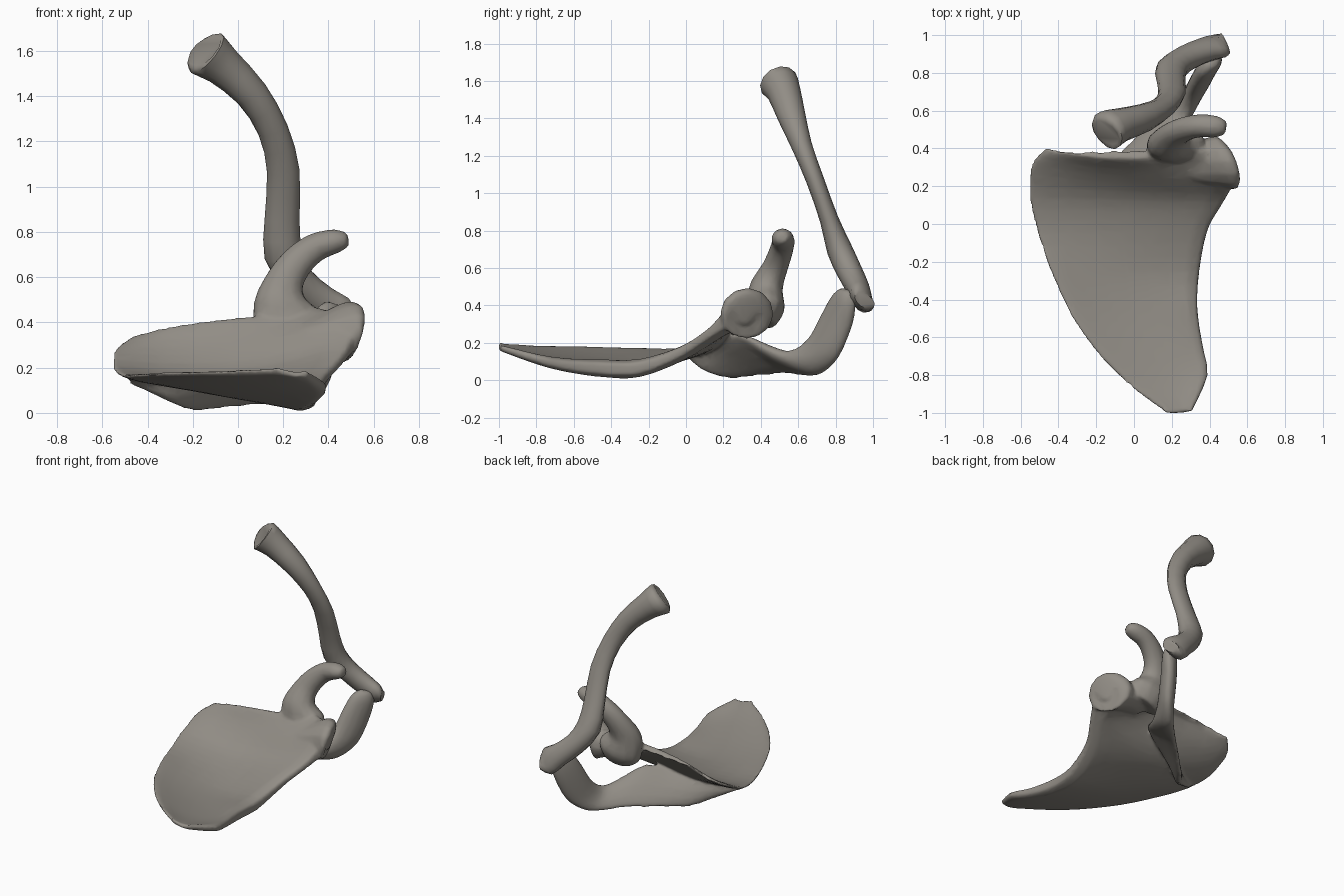
import bpy, bmesh, math
from mathutils import Vector as V

if "Cube" in bpy.data.objects:
    bpy.data.objects.remove(bpy.data.objects["Cube"])

bone = bpy.data.materials.new("bone_grey")
bone.diffuse_color = (.29, .27, .24, 1)
bone.use_nodes = True
bone.node_tree.nodes["Principled BSDF"].inputs["Base Color"].default_value = bone.diffuse_color


def smooth_rings(rings, steps=3):
    """Insert in-between rings along a Catmull-Rom curve."""
    out, last = [], len(rings) - 1
    for k in range(last):
        r = [rings[max(k - 1, 0)], rings[k], rings[k + 1], rings[min(k + 2, last)]]
        for s in range(steps):
            t = s / steps
            out.append([.5 * (2 * b + (c - a) * t + (2 * a - 5 * b + 4 * c - e) * t ** 2
                              + (3 * b - a - 3 * c + e) * t ** 3) for a, b, c, e in zip(*r)])
    return out + [rings[-1]]


def loft(name, rings, steps=3):
    """Skin a list of equal-length rings into a closed mesh."""
    bm = bmesh.new()
    vs = [[bm.verts.new(p) for p in r] for r in smooth_rings(rings, steps)]
    n = len(vs[0])
    for r0, r1 in zip(vs, vs[1:]):
        for i in range(n):
            j = (i + 1) % n
            bm.faces.new((r0[i], r0[j], r1[j], r1[i]))
    bm.faces.new(vs[0][::-1])
    bm.faces.new(vs[-1])
    bmesh.ops.recalc_face_normals(bm, faces=bm.faces)
    me = bpy.data.meshes.new(name)
    bm.to_mesh(me)
    bm.free()
    me.materials.append(bone)
    ob = bpy.data.objects.new(name, me)
    bpy.context.collection.objects.link(ob)
    return ob


def select(obs):
    bpy.ops.object.select_all(action='DESELECT')
    for ob in obs:
        ob.select_set(True)
    bpy.context.view_layer.objects.active = obs[0]


def sweep(name, secs, square=True, n=12, steps=3):
    """Elliptic sections (centre, half-width vector, thickness) along a path."""
    rings = []
    for k, (c, a, h) in enumerate(secs):
        c, a = V(c), V(a)
        t = (V(secs[min(k + 1, len(secs) - 1)][0]) - V(secs[max(k - 1, 0)][0])).normalized()
        if square:
            a = (a - t * a.dot(t)).normalized() * a.length
        b = t.cross(a).normalized() * h
        rings.append([c + a * math.cos(i * math.tau / n) + b * math.sin(i * math.tau / n)
                      for i in range(n)])
    return loft(name, rings, steps)


# Shoulder blade plate: medial edge, lateral edge, mid height, mid y bow, lateral thickness
rows = [
    ((.17, -1.0, .195), (.31, -.99, .175), .175, -.01, .02),
    ((0, -.875, .185), (.39, -.80, .115), .13, 0, .035),
    ((-.16, -.725, .18), (.365, -.65, .08), .11, 0, .046),
    ((-.325, -.50, .175), (.335, -.45, .063), .09, 0, .062),
    ((-.435, -.27, .17), (.345, -.25, .065), .085, 0, .064),
    ((-.51, -.05, .165), (.39, -.03, .15), .115, 0, .052),
    ((-.555, .14, .20), (.475, .12, .25), .175, 0, .055),
    ((-.545, .32, .28), (.52, .24, .34), .285, -.03, .10),
    ((-.465, .405, .335), (.42, .41, .38), .40, -.065, .11),
]
US = [0, .08, .2, .35, .5, .65, .8, .92, 1]


def blade_ring(m, l, zmid, bow, thick):
    m, l = V(m), V(l)
    top, low = [], []
    for u in US:
        p = m.lerp(l, u)
        k = 4 * u * (1 - u)
        p += V((0, bow * k, (zmid - (m.z + l.z) / 2) * k))
        t = .014 + (thick - .014) * u ** 4
        if u in (0, 1):
            t *= .5
        top.append(p + V((0, 0, t)))
        low.append(p - V((0, 0, t)))
    return top + low[::-1]


blade = loft("shoulder_blade", [blade_ring(*r) for r in rows])

# Ridge on the back sweeping up into the shoulder tip: root edge, crest edge, thickness
ridge = [
    ((-.46, -.01, .15), (-.48, .02, .13), .015),
    ((-.35, .06, .15), (-.31, .10, .05), .03),
    ((-.20, .13, .18), (-.20, .24, .008), .032),
    ((-.02, .20, .22), (-.03, .42, .025), .03),
    ((.12, .28, .25), (.10, .55, .035), .032),
    ((.22, .42, .18), (.20, .65, .03), .04),
    ((.27, .54, .155), (.29, .73, .035), .05),
    ((.29, .65, .22), (.385, .815, .12), .054),
    ((.32, .73, .36), (.435, .885, .29), .054),
    ((.35, .79, .46), (.46, .90, .41), .048),
    ((.39, .83, .495), (.45, .885, .475), .025),
]
parts = [sweep("ridge_and_shoulder_tip",
               [((V(a) + V(b)) / 2, (V(b) - V(a)) / 2, h) for a, b, h in ridge], square=False)]

# Socket head on the outer corner
d = V((-.35, .93, -.05))
parts.append(sweep("socket_head", [
    ((.22, .31, .33), d * .07, .04),
    ((.34, .32, .345), d * .12, .075),
    ((.43, .325, .355), d * .14, .115),
    ((.485, .325, .355), d * .155, .14),
    ((.515, .315, .35), d * .115, .115),
    ((.51, .315, .35), d * .06, .06),
], square=False))

# Hooked process in front of the socket
hook = [
    (.25, .40, .31, .11, .08), (.225, .425, .39, .15, .105), (.185, .43, .50, .11, .09),
    (.215, .475, .60, .08, .07), (.275, .505, .68, .07, .065), (.35, .52, .735, .062, .062),
    (.435, .515, .76, .052, .06), (.488, .51, .765, .03, .035),
]
parts.append(sweep("hook_process", [((x, y, z), (a, 0, -.3 * a), b) for x, y, z, a, b in hook]))

# Fuse the blade parts into one softly blended bone
select([blade] + parts)
bpy.ops.object.join()
mod = blade.modifiers.new("fuse", 'REMESH')
mod.mode, mod.voxel_size = 'VOXEL', .01
mod = blade.modifiers.new("blend", 'SMOOTH')
mod.factor, mod.iterations = .5, 16
mod = blade.modifiers.new("reduce", 'DECIMATE')
mod.ratio = .1
bpy.ops.object.convert(target='MESH')

# Collar bone, S-curved from inner end down to the shoulder tip
collar = [
    (-.15, .485, 1.60, .085, .075), (-.14, .495, 1.59, .112, .105), (-.07, .525, 1.535, .092, .09),
    (.06, .565, 1.41, .075, .075), (.155, .62, 1.25, .068, .055), (.20, .69, 1.07, .072, .048),
    (.195, .765, .86, .077, .05), (.20, .82, .70, .085, .068), (.27, .875, .58, .075, .068),
    (.37, .92, .49, .08, .062), (.44, .94, .435, .095, .055), (.485, .955, .425, .065, .035),
]
clav = sweep("collar_bone", [((x, y, z), (a, 0, 0), b) for x, y, z, a, b in collar], steps=2)

for ob in (blade, clav):
    select([ob])
    bpy.ops.object.shade_smooth_by_angle(angle=math.radians(60))
